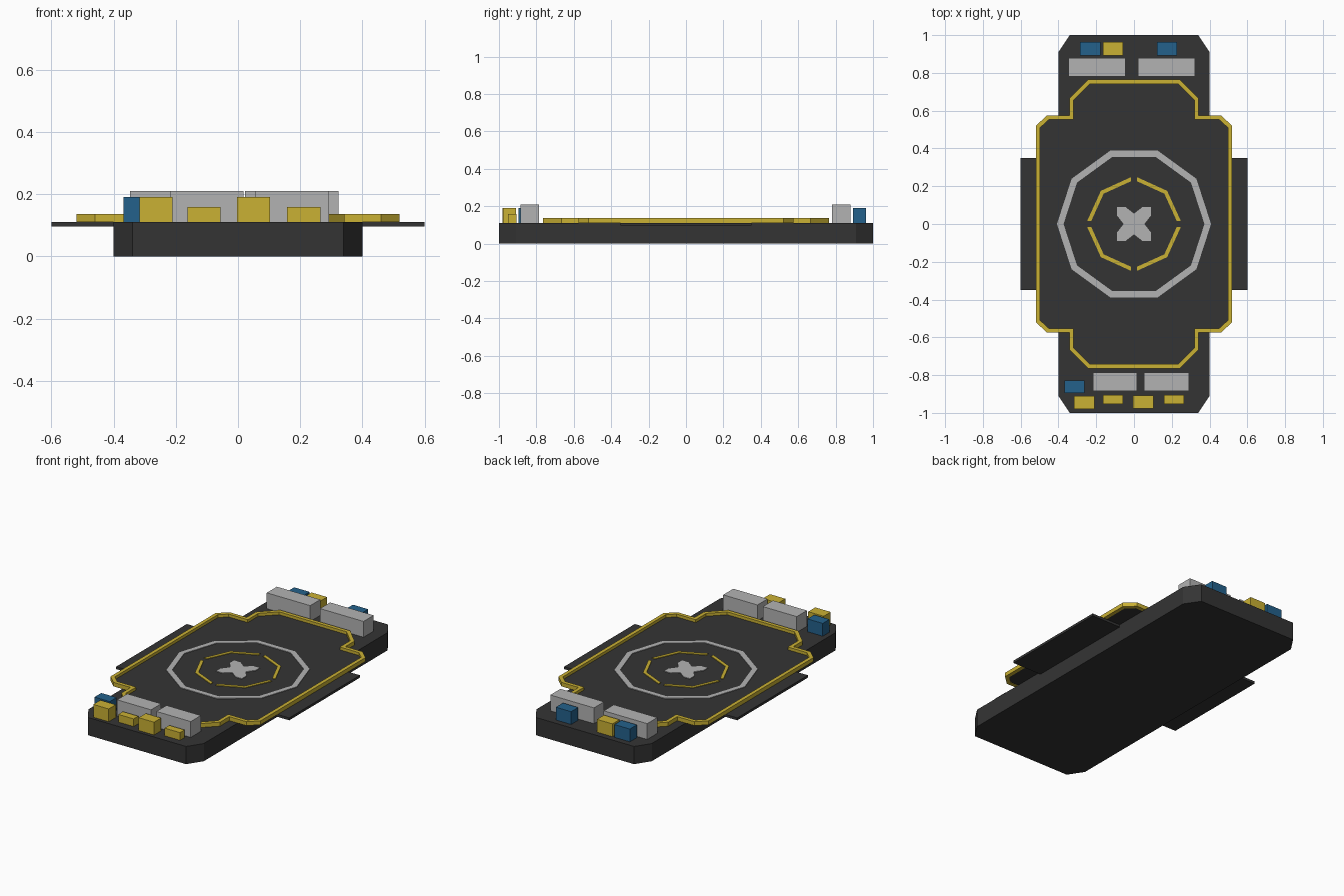
import bpy, bmesh, math

if "Cube" in bpy.data.objects:
    bpy.data.objects.remove(bpy.data.objects["Cube"])


def mat(name, r, g, b):
    m = bpy.data.materials.new(name)
    m.diffuse_color = (r, g, b, 1)
    m.use_nodes = True
    m.node_tree.nodes["Principled BSDF"].inputs["Base Color"].default_value = m.diffuse_color
    return m


DARK = mat("charcoal", 0.034, 0.034, 0.034)
YELLOW = mat("yellow", 0.59, 0.44, 0.034)
GREY = mat("light_grey", 0.45, 0.45, 0.45)
BLUE = mat("blue", 0.017, 0.12, 0.26)


def finish(bm, name, m):
    bmesh.ops.recalc_face_normals(bm, faces=bm.faces)
    me = bpy.data.meshes.new(name)
    bm.to_mesh(me)
    bm.free()
    me.materials.append(m)
    ob = bpy.data.objects.new(name, me)
    bpy.context.collection.objects.link(ob)
    return ob


def prism(name, pts, z0, z1, m):
    """Extrude a flat outline from z0 to z1."""
    bm = bmesh.new()
    f = bm.faces.new([bm.verts.new((x, y, z0)) for x, y in pts])
    r = bmesh.ops.extrude_face_region(bm, geom=[f])
    for v in r["geom"]:
        if isinstance(v, bmesh.types.BMVert):
            v.co.z = z1
    return finish(bm, name, m)


def band(name, outer, inner, z0, z1, m, closed=True):
    """Solid strip between two matching outlines."""
    bm = bmesh.new()
    rows = [[bm.verts.new(c) for c in ((*o, z0), (*o, z1), (*i, z1), (*i, z0))]
            for o, i in zip(outer, inner)]
    n = len(rows)
    for k in range(n if closed else n - 1):
        a, b = rows[k], rows[(k + 1) % n]
        for j in range(4):
            l = (j + 1) % 4
            bm.faces.new((a[j], a[l], b[l], b[j]))
    if not closed:
        bm.faces.new(rows[0])
        bm.faces.new(rows[-1])
    return finish(bm, name, m)


def box(name, x0, x1, y0, y1, z0, z1, m):
    return prism(name, [(x0, y0), (x1, y0), (x1, y1), (x0, y1)], z0, z1, m)


def mirror4(q):
    """Complete an outline from its first quadrant points (counter-clockwise)."""
    r = q[::-1]
    return (q + [(-x, y) for x, y in r] + [(-x, -y) for x, y in q]
            + [(x, -y) for x, y in r])


def inset(pts, d):
    """Mitred inward offset of a counter-clockwise outline."""
    out = []
    for i, (x, y) in enumerate(pts):
        px, py = pts[i - 1]
        nx, ny = pts[(i + 1) % len(pts)]
        a = math.atan2(y - py, x - px) + math.pi / 2
        b = math.atan2(ny - y, nx - x) + math.pi / 2
        sx, sy = math.cos(a) + math.cos(b), math.sin(a) + math.sin(b)
        k = 2 * d / (sx * sx + sy * sy)
        out.append((x + sx * k, y + sy * k))
    return out


def arc(r, degs):
    return [(r * math.cos(math.radians(d)), r * math.sin(math.radians(d))) for d in degs]


TOP = 0.111

# Base slab with clipped corners, and the two thin side plates
prism("base_slab", mirror4([(0.4, 0.91), (0.34, 1.0)]), 0, TOP, DARK)
for side, s in (("right", 1), ("left", -1)):
    x0, x1 = sorted((s * 0.4, s * 0.6))
    box(side + "_side_plate", x0, x1, -0.35, 0.35, 0.096, TOP, DARK)

# Landing deck and its raised rim
outline = mirror4([(0.52, 0.52), (0.46, 0.575), (0.342, 0.575), (0.342, 0.665), (0.243, 0.764)])
inner = inset(outline, 0.023)
band("deck_rim", outline, inner, TOP, 0.136, YELLOW)
prism("landing_deck", inner, 0.114, 0.118, DARK)

# Painted markings
Z0, Z1 = 0.117, 0.122
ten = range(0, 360, 36)
band("outer_ring_marking", arc(0.408, ten), arc(0.373, ten), Z0, Z1, GREY)
for q in range(4):
    degs = [q * 90 + d for d in (4, 45, 86)]
    band(f"inner_ring_marking_{q + 1}", arc(0.248, degs), arc(0.227, degs), Z0, Z1, YELLOW, False)
cross = []
for q in range(4):
    for x, y in ((0.055, 0), (0.09, 0.045), (0.09, 0.09), (0.045, 0.09)):
        for _ in range(q):
            x, y = -y, x
        cross.append((x, y))
prism("centre_cross_marking", cross, Z0, Z1, GREY)

# Equipment boxes at both ends: x0, x1, y0, y1, top, colour
boxes = {
    "back_locker_left": (-0.347, -0.046, 0.78, 0.88, 0.21, GREY),
    "back_locker_right": (0.022, 0.324, 0.78, 0.88, 0.21, GREY),
    "front_locker_left": (-0.218, 0.017, -0.885, -0.785, 0.21, GREY),
    "front_locker_right": (0.054, 0.292, -0.885, -0.785, 0.21, GREY),
    "back_blue_crate_left": (-0.285, -0.178, 0.893, 0.963, 0.191, BLUE),
    "back_blue_crate_right": (0.122, 0.228, 0.893, 0.963, 0.191, BLUE),
    "back_yellow_crate": (-0.164, -0.057, 0.893, 0.963, 0.191, YELLOW),
    "front_blue_crate": (-0.368, -0.262, -0.895, -0.828, 0.191, BLUE),
    "front_yellow_crate_1": (-0.317, -0.21, -0.98, -0.91, 0.191, YELLOW),
    "front_yellow_crate_2": (-0.163, -0.057, -0.952, -0.906, 0.159, YELLOW),
    "front_yellow_crate_3": (-0.004, 0.103, -0.978, -0.908, 0.191, YELLOW),
    "front_yellow_crate_4": (0.158, 0.265, -0.952, -0.906, 0.159, YELLOW),
}
for name, (x0, x1, y0, y1, z, m) in boxes.items():
    box(name, x0, x1, y0, y1, TOP, z, m)
